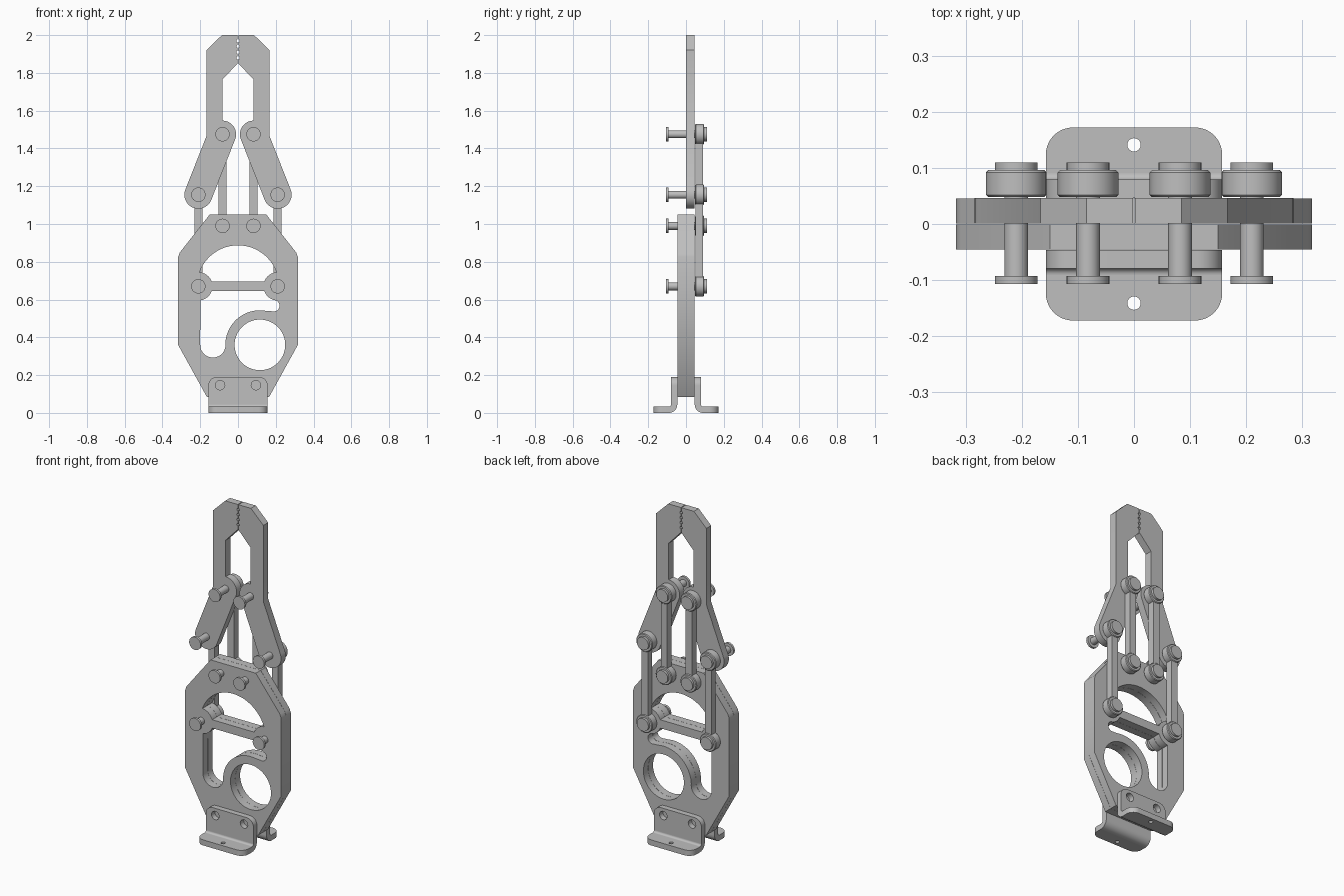
import bpy, bmesh
from math import cos, sin, radians, pi
from mathutils import Matrix, Vector

if "Cube" in bpy.data.objects:
    bpy.data.objects.remove(bpy.data.objects["Cube"])

grey = bpy.data.materials.new("plain_grey")
grey.use_nodes = True
grey.diffuse_color = (0.52, 0.52, 0.52, 1)
grey.node_tree.nodes["Principled BSDF"].inputs["Base Color"].default_value = (0.52, 0.52, 0.52, 1)

UPRIGHT = Matrix.Rotation(pi / 2, 4, 'X')   # drawing plane xy -> xz


def arc(cx, cz, r, a0, a1, n=20):
    """Points along an arc, angles in degrees."""
    steps = [radians(a0 + (a1 - a0) * i / n) for i in range(n + 1)]
    return [(cx + r * cos(a), cz + r * sin(a)) for a in steps]


def circle(cx, cz, r, n=40):
    return arc(cx, cz, r, 0, 360, n)[:-1]


def finish(name, bm):
    """Clean the bmesh, shade it and link it as an object."""
    bmesh.ops.remove_doubles(bm, verts=bm.verts, dist=0.0001)
    bmesh.ops.recalc_face_normals(bm, faces=bm.faces)
    mesh = bpy.data.meshes.new(name)
    bm.to_mesh(mesh)
    bm.free()
    mesh.materials.clear()
    mesh.materials.append(grey)
    mesh.shade_smooth()
    mesh.set_sharp_from_angle(angle=radians(30))
    obj = bpy.data.objects.new(name, mesh)
    bpy.context.collection.objects.link(obj)
    return obj


def add_sheet(bm, loops, thickness, matrix):
    """Flat sheet with holes, filled from outline loops, centred on its plane."""
    cu = bpy.data.curves.new("outline", 'CURVE')
    cu.dimensions = '2D'
    cu.fill_mode = 'BOTH'
    cu.extrude = thickness / 2
    for loop in loops:
        sp = cu.splines.new('POLY')
        sp.points.add(len(loop) - 1)
        for p, (x, y) in zip(sp.points, loop):
            p.co = (x, y, 0, 1)
        sp.use_cyclic_u = True
    tmp = bpy.data.objects.new("outline", cu)
    bpy.context.collection.objects.link(tmp)
    bpy.context.view_layer.update()
    mesh = bpy.data.meshes.new_from_object(tmp.evaluated_get(bpy.context.evaluated_depsgraph_get()))
    mesh.transform(matrix)
    bm.from_mesh(mesh)
    bpy.data.objects.remove(tmp)
    bpy.data.curves.remove(cu)
    bpy.data.meshes.remove(mesh)


def upright(y):
    return Matrix.Translation((0, y, 0)) @ UPRIGHT


def add_turned(bm, x, z, profile, n=32):
    """Revolve (radius, y) points around an axis along y."""
    verts = [bm.verts.new((x + r, y, z)) for r, y in profile]
    edges = [bm.edges.new(pair) for pair in zip(verts, verts[1:])]
    bmesh.ops.spin(bm, geom=verts + edges, cent=(x, 0, z), axis=(0, 1, 0),
                   angle=2 * pi, steps=n, use_merge=True)


# Body plates: octagon with arch window, slot window and round opening
PX, PZ, BOSS = 0.21, 0.67, 0.075
half = [(0.15, 1.05), (0.309, 0.848), (0.317, 0.825), (0.317, 0.36), (0.165, 0.085)]
outline = half + [(-x, z) for x, z in reversed(half)]
arch = (arc(0, PZ, 0.217, 20, 160, 36) + arc(-PX, PZ, BOSS, 82, 19.5, 12)
        + arc(PX, PZ, BOSS, 160.5, 98, 12))
slot = (arc(-PX, PZ, BOSS, -19.5, -82, 12) + arc(-0.133, 0.36, 0.067, 180, 360)
        + arc(0.116, 0.36, 0.183, 178, 80, 28) + arc(0.19, 0.567, 0.03, -85, 70, 10)
        + arc(PX, PZ, BOSS, -97, -160.5, 12))
opening = circle(0.116, 0.36, 0.134, 56)
for name, y in (("front_body_plate", -0.023), ("back_body_plate", 0.023)):
    bm = bmesh.new()
    add_sheet(bm, [outline, arch, slot, opening], 0.045, upright(y))
    finish(name, bm)

# Jaws: bent arm with a rounded lower end and notched gripping edge
notches = []
for z in (1.88, 1.91, 1.94, 1.97):
    notches += arc(0.002, z, 0.007, -90, 90, 8)
jaw = ([(0.002, 2.0), (0.085, 2.0), (0.167, 1.92), (0.167, 1.465)]
       + arc(PX, 1.155, 0.074, 21.8, -158.2, 24)
       + arc(0.082, 1.475, 0.072, 201.8, 90, 18)
       + [(0.082, 1.765), (0.002, 1.85)] + notches)

HEADED_PIN = [(0, -0.107), (0.038, -0.107), (0.038, -0.093), (0.021, -0.093), (0.021, 0.09),
              (0.038, 0.09), (0.038, 0.11), (0, 0.11)]
LINK_EYE = [(0, 0.048), (0.05, 0.048), (0.054, 0.052), (0.054, 0.092), (0.05, 0.096), (0, 0.096)]

for side, s in (("left", 1), ("right", -1)):
    bm = bmesh.new()
    add_sheet(bm, [[(s * x, z) for x, z in jaw]], 0.045, upright(0.0235))
    finish(side + "_jaw", bm)

    # Parallel links behind the jaws, with their pins
    for where, x, low, high in (("outer", PX, PZ, 1.155), ("inner", 0.082, 0.99, 1.475)):
        bm = bmesh.new()
        size = Vector((0.042, 0.042, high - low))
        bmesh.ops.create_cube(bm, size=1, matrix=Matrix.Translation((s * x, 0.07, (low + high) / 2))
                              @ Matrix.Diagonal(size).to_4x4())
        for z in (low, high):
            add_turned(bm, s * x, z, LINK_EYE)
        finish(f"{side}_{where}_link", bm)
        for end, z in (("lower", low), ("upper", high)):
            bm = bmesh.new()
            add_turned(bm, s * x, z, HEADED_PIN)
            finish(f"{side}_{where}_{end}_pin", bm)

# Foot brackets: upright sheet, rounded bend and drilled flange
W, T, R = 0.157, 0.033, 0.045
tab = ([(-W, R), (W, R)] + arc(W - 0.045, 0.145, 0.045, 0, 90, 10)
       + arc(0.045 - W, 0.145, 0.045, 90, 180, 10))
tab_holes = [circle(x, 0.147, 0.025, 28) for x in (-0.095, 0.095)]
for name, s in (("front_foot_bracket", -1), ("back_foot_bracket", 1)):
    bm = bmesh.new()
    add_sheet(bm, [tab] + tab_holes, T, upright(s * (0.046 + T / 2)))
    by = 0.046 + R
    flange = ([(W, by), (-W, by)] + arc(0.048 - W, 0.124, 0.048, 180, 90, 10)
              + arc(W - 0.048, 0.124, 0.048, 90, 0, 10))
    loops = [flange, circle(0, 0.141, 0.012, 20)]
    add_sheet(bm, [[(x, s * y) for x, y in lp] for lp in loops], T, Matrix.Translation((0, 0, T / 2)))
    bend = arc(by, R, R, 180, 270, 10) + arc(by, R, R - T, 270, 180, 10)
    face = bm.faces.new([bm.verts.new((-W, s * y, z)) for y, z in bend])
    ext = bmesh.ops.extrude_face_region(bm, geom=[face], use_keep_orig=True)
    moved = [v for v in ext["geom"] if isinstance(v, bmesh.types.BMVert)]
    bmesh.ops.translate(bm, verts=moved, vec=(2 * W, 0, 0))
    finish(name, bm)
